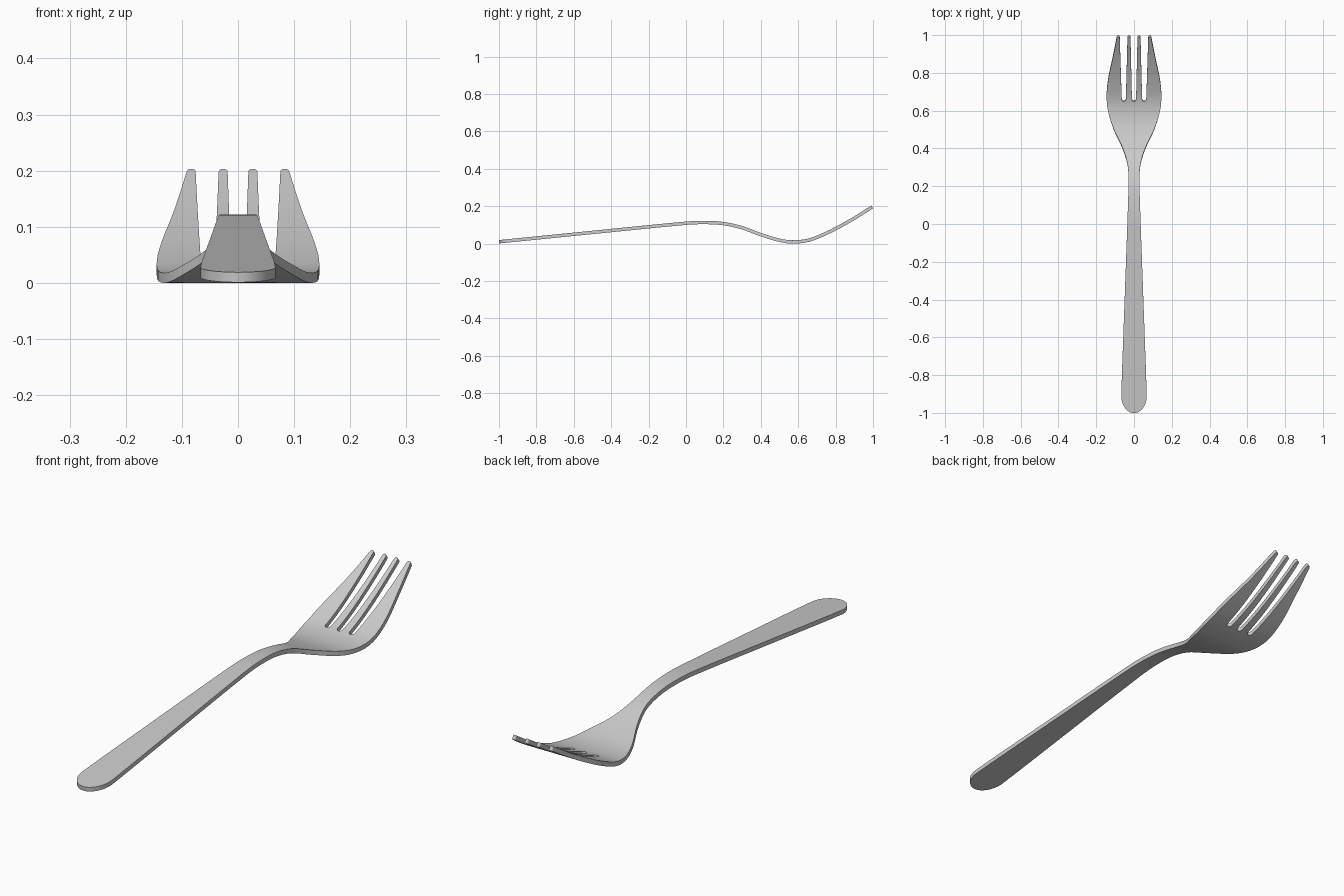
import bpy, bmesh
from math import sin, cos, pi, sqrt

if "Cube" in bpy.data.objects:
    bpy.data.objects.remove(bpy.data.objects["Cube"])

THICK = 0.018
TIP, SLOT = 0.995, 0.662
TIP_R, SLOT_R = 0.008, 0.011

# Half width and centre height along the length
WIDTH = [(-0.91, 0.067), (-0.8, 0.064), (-0.3, 0.046), (0.1, 0.032), (0.25, 0.029),
         (0.32, 0.035), (0.4, 0.06), (0.5, 0.107), (0.6, 0.138), (0.68, 0.145),
         (0.76, 0.138), (0.88, 0.113), (0.987, 0.0915)]
HEIGHT = [(-1, 0.012), (-0.5, 0.062), (0, 0.111), (0.1, 0.115), (0.2, 0.109), (0.3, 0.087),
          (0.4, 0.05), (0.5, 0.02), (0.57, 0.011), (0.65, 0.019), (0.72, 0.044),
          (0.8, 0.082), (0.9, 0.138), (1, 0.201)]


def curve(pts, t):
    """Smooth cubic through the points; returns the value at t."""
    n = len(pts)
    i = 0
    while i < n - 2 and t > pts[i + 1][0]:
        i += 1

    def slope(k):
        a, b = pts[max(k - 1, 0)], pts[min(k + 1, n - 1)]
        return (b[1] - a[1]) / (b[0] - a[0])
    (x0, y0), (x1, y1) = pts[i], pts[i + 1]
    h = x1 - x0
    s = (t - x0) / h
    return ((2*s**3 - 3*s*s + 1) * y0 + (s**3 - 2*s*s + s) * h * slope(i)
            + (3*s*s - 2*s**3) * y1 + (s**3 - s*s) * h * slope(i + 1))


def arc(cx, cy, rx, ry, a0, a1, n):
    return [(cx + rx * cos(a0 + (a1 - a0) * k / n), cy + ry * sin(a0 + (a1 - a0) * k / n))
            for k in range(n + 1)]


# Half outline: handle end, side, outer tine, slot, inner tine, middle slot
half = arc(0, -0.91, 0.067, 0.09, -pi / 2, 0, 12)
y = -0.88
while y < TIP - TIP_R - 0.01:
    half.append((curve(WIDTH, y), y))
    y += 0.025
half += arc(0.0835, TIP - TIP_R, TIP_R, TIP_R, 0, pi, 8)
half += arc(0.054, SLOT, SLOT_R, SLOT_R, 0, -pi, 8)
half += arc(0.0265, TIP - TIP_R, TIP_R, TIP_R, 0, pi, 8)
half += arc(0, SLOT, SLOT_R, SLOT_R, 0, -pi / 2, 4)
outline = half + [(-x, y) for x, y in reversed(half[1:-1])]

# Flat plate
bm = bmesh.new()
face = bm.faces.new([bm.verts.new((x, y, -THICK / 2)) for x, y in outline])
top = bmesh.ops.extrude_face_region(bm, geom=[face])["geom"]
for v in top:
    if isinstance(v, bmesh.types.BMVert):
        v.co.z = THICK / 2

# Cross cuts, closer together where the plate bends
y = -0.8537
while y < 0.98:
    bmesh.ops.bisect_plane(bm, geom=bm.verts[:] + bm.edges[:] + bm.faces[:], dist=1e-6,
                           plane_co=(0, y, 0), plane_no=(0, 1, 0))
    y += 0.1 if y < -0.1 else 0.0211

# Bend the plate along its side profile
for v in bm.verts:
    y, off = v.co.y, v.co.z
    slope = (curve(HEIGHT, y + 0.005) - curve(HEIGHT, y - 0.005)) / 0.01
    norm = sqrt(1 + slope * slope)
    v.co.y = y - off * slope / norm
    v.co.z = curve(HEIGHT, y) + off / norm
low = min(v.co.z for v in bm.verts)
for v in bm.verts:
    v.co.z -= low
bmesh.ops.recalc_face_normals(bm, faces=bm.faces[:])

mesh = bpy.data.meshes.new("fork")
bm.to_mesh(mesh)
bm.free()
fork = bpy.data.objects.new("fork", mesh)
bpy.context.collection.objects.link(fork)

# Steel
steel = bpy.data.materials.new("steel_grey")
steel.use_nodes = True
colour = (0.6, 0.6, 0.6, 1)
steel.diffuse_color = colour
steel.node_tree.nodes["Principled BSDF"].inputs["Base Color"].default_value = colour
mesh.materials.append(steel)

bpy.context.view_layer.objects.active = fork
fork.select_set(True)
bpy.ops.object.shade_smooth_by_angle(angle=0.6)
